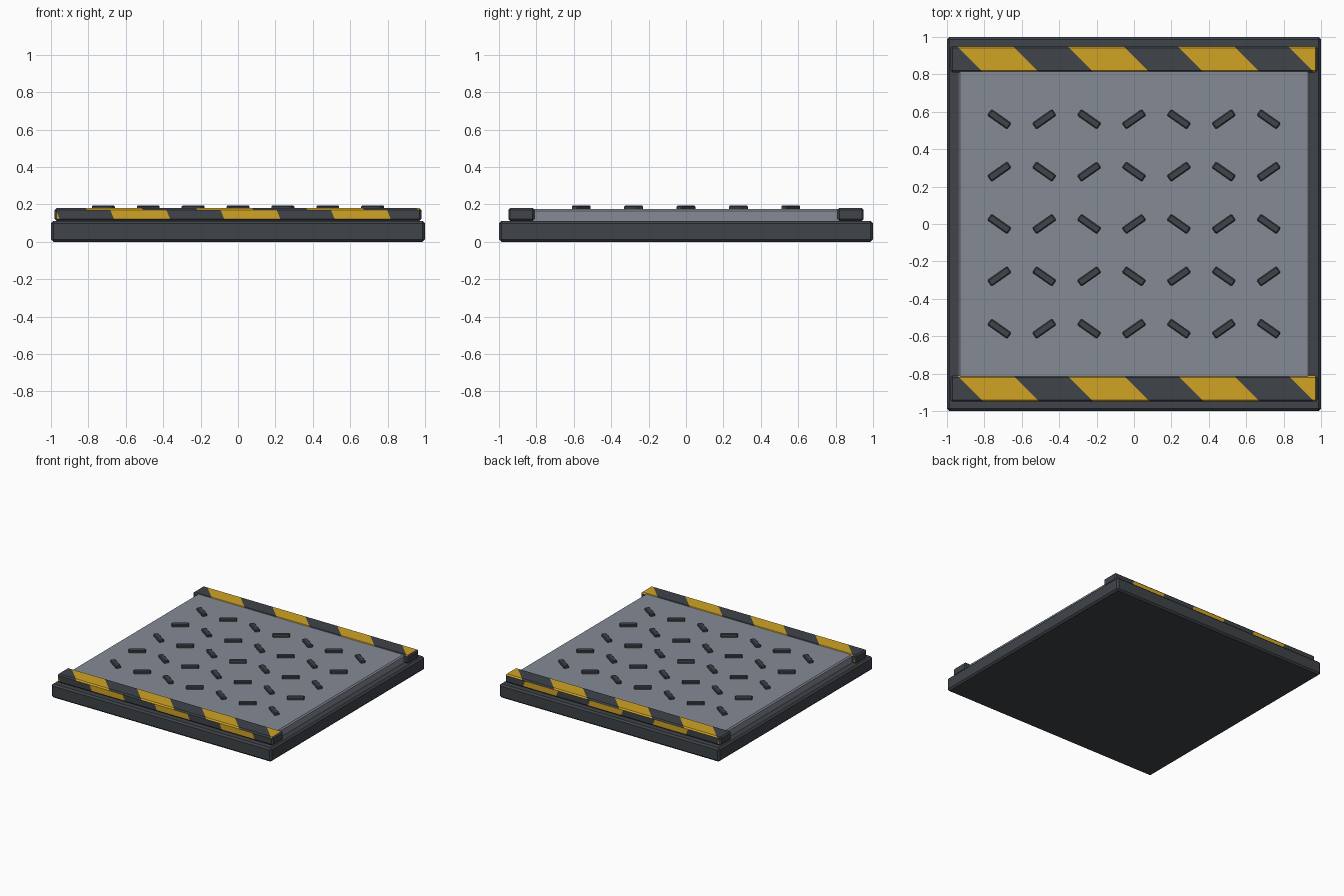
import bpy, bmesh, math
from mathutils import Vector, Matrix

if "Cube" in bpy.data.objects:
    bpy.data.objects.remove(bpy.data.objects["Cube"])


def material(name, rgb):
    m = bpy.data.materials.new(name)
    m.diffuse_color = (*rgb, 1)
    m.use_nodes = True
    m.node_tree.nodes["Principled BSDF"].inputs["Base Color"].default_value = m.diffuse_color
    return m


dark = material("dark_steel", (0.05, 0.057, 0.066))
grey = material("grey_steel", (0.235, 0.255, 0.3))
yellow = material("hazard_yellow", (0.64, 0.37, 0.018))


def add_box(bm, lo, hi, bevel, angle=0.0):
    """Chamfered box between two corners, turned about its own z axis."""
    lo, hi = Vector(lo), Vector(hi)
    part = bmesh.new()
    size = hi - lo
    bmesh.ops.create_cube(part, size=1, matrix=Matrix.Diagonal((*size, 1)))
    bmesh.ops.bevel(part, geom=part.edges[:], offset=bevel, segments=1,
                    affect='EDGES', clamp_overlap=True)
    part.transform(Matrix.Translation((lo + hi) / 2) @ Matrix.Rotation(angle, 4, 'Z'))
    tmp = bpy.data.meshes.new("tmp")
    part.to_mesh(tmp)
    part.free()
    bm.from_mesh(tmp)
    bpy.data.meshes.remove(tmp)


def finish(bm, name, *mats):
    me = bpy.data.meshes.new(name)
    bm.normal_update()
    bm.to_mesh(me)
    bm.free()
    for m in mats:
        me.materials.append(m)
    ob = bpy.data.objects.new(name, me)
    bpy.context.collection.objects.link(ob)
    return ob


# Base slab
bm = bmesh.new()
add_box(bm, (-1, -1, 0), (1, 1, 0.112), 0.013)
finish(bm, "base_slab", dark)

# Deck plate
bm = bmesh.new()
add_box(bm, (-0.94, -0.83, 0.10), (0.94, 0.83, 0.175), 0.01)
finish(bm, "deck_plate", grey)

# Tread bars in an alternating pattern
bm = bmesh.new()
for row in range(5):
    for col in range(7):
        x, y = (col - 3) * 0.24, (row - 2) * 0.28
        turn = math.radians(35 if (row + col) % 2 else -35)
        add_box(bm, (x - 0.065, y - 0.02, 0.165), (x + 0.065, y + 0.02, 0.194), 0.006, turn)
finish(bm, "tread_bars", dark)

# Striped hazard rails
PERIOD, WIDTH = 0.59, 0.30


def stripe_rail(name, yc):
    bm = bmesh.new()
    add_box(bm, (-0.98, yc - 0.07, 0.112), (0.98, yc + 0.07, 0.18), 0.01)
    bm.normal_update()
    # (face test, stripe direction, point on a stripe's left edge)
    rules = [(lambda n: n.z > 0.5 and abs(n.x) < 0.1,
              Vector((1, 1, 0)), Vector((-0.946, yc + 0.07, 0))),
             (lambda n: abs(n.y) > 0.9,
              Vector((1, 0, 0.4)), Vector((-0.687, 0, 0.18)))]
    for test, direction, start in rules:
        for k in range(-2, 5):
            for off in (0, WIDTH):
                faces = [f for f in bm.faces if test(f.normal)]
                geom = set(faces)
                for f in faces:
                    geom.update(f.edges)
                    geom.update(f.verts)
                bmesh.ops.bisect_plane(bm, geom=list(geom), dist=1e-5,
                                       plane_co=start + Vector((k * PERIOD + off, 0, 0)),
                                       plane_no=direction)
                bm.normal_update()
        for f in bm.faces:
            if test(f.normal):
                d = (f.calc_center_median() - start).dot(direction)
                f.material_index = int(d % PERIOD < WIDTH)
    finish(bm, name, dark, yellow)


stripe_rail("front_hazard_rail", -0.88)
stripe_rail("back_hazard_rail", 0.88)
